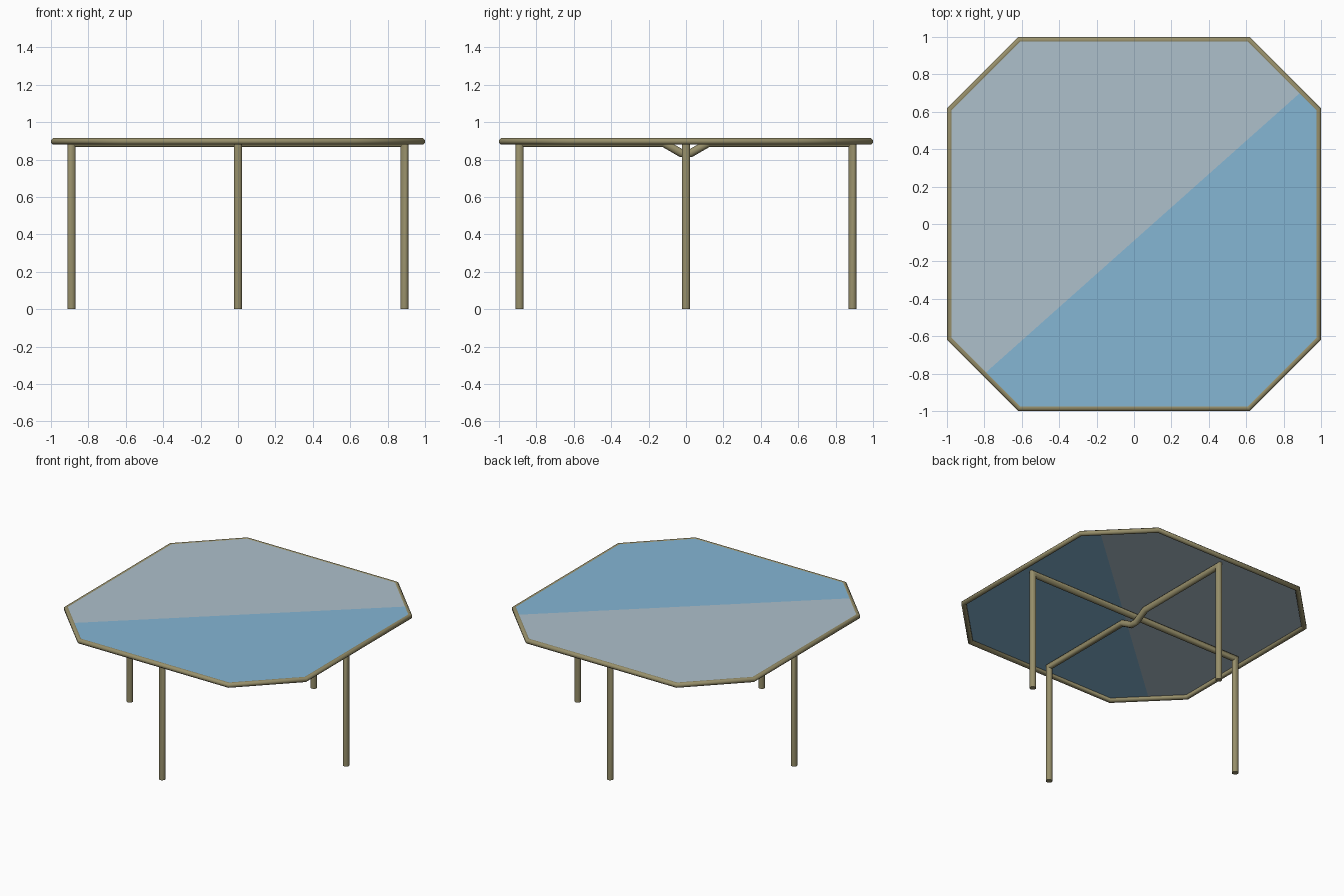
import bpy, bmesh, math
from mathutils import Vector

if "Cube" in bpy.data.objects:
    bpy.data.objects.remove(bpy.data.objects["Cube"])


def material(name, srgb):
    m = bpy.data.materials.new(name)
    m.diffuse_color = [(c / 255) ** 2.2 for c in srgb] + [1]
    m.use_nodes = True
    m.node_tree.nodes["Principled BSDF"].inputs["Base Color"].default_value = m.diffuse_color
    return m


OLIVE = material("olive metal", (150, 142, 106))
PALE = material("pale grey glass", (172, 191, 202))
BLUE = material("blue glass", (132, 180, 211))


def add_object(name, bm, mats):
    bmesh.ops.recalc_face_normals(bm, faces=bm.faces)
    me = bpy.data.meshes.new(name)
    bm.to_mesh(me)
    bm.free()
    for m in mats:
        me.materials.append(m)
    ob = bpy.data.objects.new(name, me)
    bpy.context.collection.objects.link(ob)
    return ob


def tube(name, path, normal, r, closed=False, sides=8):
    """Mitred tube along a flat path lying in the plane with this normal."""
    pts, n = [Vector(p) for p in path], Vector(normal)
    count, bm, rings = len(pts), bmesh.new(), []
    rad = r / math.cos(math.pi / sides)
    for i, p in enumerate(pts):
        d_in = (p - pts[i - 1]).normalized() if closed or i > 0 else None
        d_out = (pts[(i + 1) % count] - p).normalized() if closed or i < count - 1 else None
        a, b = n.cross(d_in or d_out), n.cross(d_out or d_in)
        side = (a + b).normalized()
        side = side / side.dot(a)
        ring = []
        for k in range(sides):
            t = 2 * math.pi * (k + 0.5) / sides
            ring.append(bm.verts.new(p + side * rad * math.cos(t) + n * rad * math.sin(t)))
        rings.append(ring)
    for i in range(count if closed else count - 1):
        r0, r1 = rings[i], rings[(i + 1) % count]
        for k in range(sides):
            j = (k + 1) % sides
            bm.faces.new((r0[k], r0[j], r1[j], r1[k]))
    if not closed:
        bm.faces.new(rings[0])
        bm.faces.new(rings[-1])
    ob = add_object(name, bm, [OLIVE])
    bpy.ops.object.select_all(action='DESELECT')
    ob.select_set(True)
    bpy.context.view_layer.objects.active = ob
    bpy.ops.object.shade_smooth_by_angle(angle=math.radians(46))
    return ob


def octagon(e, c, z):
    return [(c, -e, z), (e, -c, z), (e, c, z), (c, e, z),
            (-c, e, z), (-e, c, z), (-e, -c, z), (-c, -e, z)]


# Rim around the table top
tube("top_rim", octagon(0.9835, 0.613, 0.8975), (0, 0, 1), 0.0165, closed=True)

# Glass top, split diagonally into two tints
bm = bmesh.new()
bm.faces.new([bm.verts.new(p) for p in octagon(0.983, 0.612, 0.908)])
start, across = Vector((0.1, 0, 0)), Vector((0.89, -1, 0)).normalized()
bmesh.ops.bisect_plane(bm, geom=bm.verts[:] + bm.edges[:] + bm.faces[:],
                       plane_co=start, plane_no=across)
top = bmesh.ops.extrude_face_region(bm, geom=bm.faces[:], use_keep_orig=True)
bmesh.ops.translate(bm, vec=(0, 0, 0.004),
                    verts=[v for v in top["geom"] if isinstance(v, bmesh.types.BMVert)])
for f in bm.faces:
    f.material_index = int((f.calc_center_median() - start).dot(across) > 0)
add_object("glass_top", bm, [PALE, BLUE])

# Two crossing leg frames; the second dips under the first
L, Z = 0.89, 0.889
tube("side_leg_frame", [(-L, 0, 0), (-L, 0, Z), (L, 0, Z), (L, 0, 0)], (0, 1, 0), 0.0215)
half = [(0, -L, 0), (0, -L, Z), (0, -0.12, Z), (0, -0.025, 0.834)]
tube("front_back_leg_frame", half + [(x, -y, z) for x, y, z in reversed(half)],
     (1, 0, 0), 0.0215)
